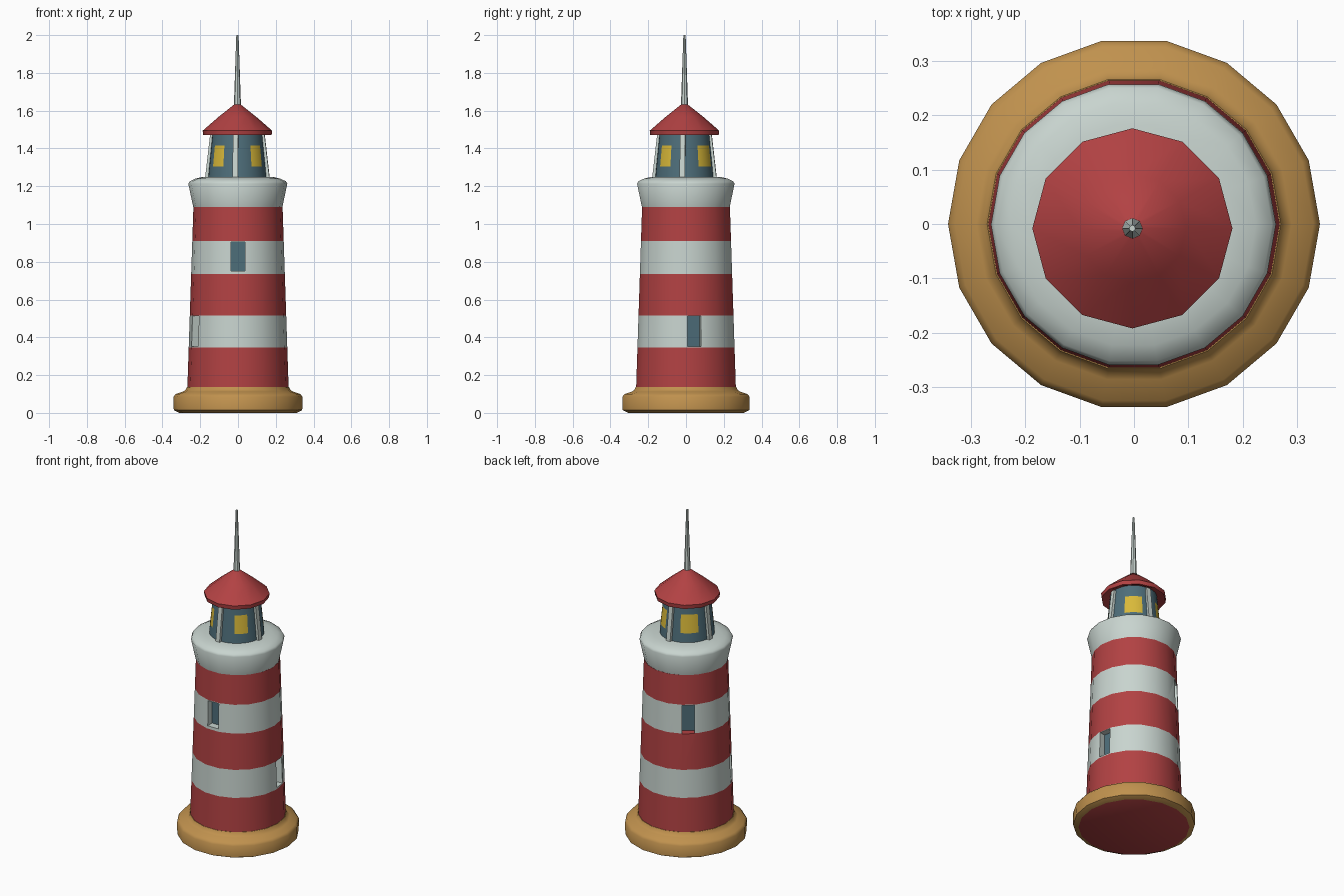
import bpy, bmesh, math
from mathutils import Matrix, Vector

if "Cube" in bpy.data.objects:
    bpy.data.objects.remove(bpy.data.objects["Cube"])


def material(name, rgb):
    m = bpy.data.materials.new(name)
    m.diffuse_color = (*rgb, 1)
    m.use_nodes = True
    m.node_tree.nodes["Principled BSDF"].inputs["Base Color"].default_value = m.diffuse_color
    return m


WHITE = material("white", (0.58, 0.66, 0.625))
RED = material("red", (0.445, 0.054, 0.056))
TAN = material("tan", (0.527, 0.285, 0.076))
TEAL = material("slate_blue", (0.076, 0.156, 0.195))
YELLOW = material("yellow", (0.70, 0.49, 0.042))


def add_object(name, bm, mats):
    bmesh.ops.recalc_face_normals(bm, faces=bm.faces)
    me = bpy.data.meshes.new(name)
    bm.to_mesh(me)
    bm.free()
    for m in mats:
        me.materials.append(m)
    ob = bpy.data.objects.new(name, me)
    bpy.context.collection.objects.link(ob)
    return ob


def smooth(ob, angle=40):
    bpy.ops.object.select_all(action='DESELECT')
    ob.select_set(True)
    bpy.context.view_layer.objects.active = ob
    bpy.ops.object.shade_smooth_by_angle(angle=math.radians(angle))


def revolve(name, profile, sides, mats, centre=(0, 0)):
    """Closed lathe shape from (radius, z) points, bottom to top."""
    bm = bmesh.new()
    rings = []
    for r, z in profile:
        rings.append([bm.verts.new((centre[0] + r * math.cos(2 * math.pi * i / sides),
                                    centre[1] + r * math.sin(2 * math.pi * i / sides), z))
                      for i in range(sides)])
    for a, b in zip(rings, rings[1:]):
        for i in range(sides):
            j = (i + 1) % sides
            bm.faces.new((a[i], a[j], b[j], b[i]))
    bm.faces.new(rings[0])
    bm.faces.new(rings[-1])
    return add_object(name, bm, mats)


def box(name, size, matrix, mats):
    bm = bmesh.new()
    bmesh.ops.create_cube(bm, size=1)
    bmesh.ops.scale(bm, vec=size, verts=bm.verts)
    bmesh.ops.transform(bm, matrix=matrix, verts=bm.verts)
    return add_object(name, bm, mats)


# Base plinth, red underneath
base = revolve("base", [(0.31, 0), (0.34, 0.015), (0.342, 0.085), (0.33, 0.1),
                        (0.29, 0.113), (0.277, 0.122), (0.27, 0.138)], 18, [TAN, RED])
for p in base.data.polygons:
    p.material_index = 1 if p.normal.z < -0.9 else 0
smooth(base)


# Striped tower
def tower_radius(z):
    return 0.268 - 0.032 * (z - 0.135) / 0.955


STRIPES = [0.345, 0.515, 0.735, 0.91]
tower = revolve("tower", [(tower_radius(z), z) for z in [0.11] + STRIPES + [1.09]],
                18, [RED, WHITE, TEAL])

# Recessed windows: azimuth, bottom, top
WINDOWS = [(-90, 0.752, 0.905), (10, 0.352, 0.512), (128, 0.733, 0.905), (207, 0.352, 0.512)]
cutters = []
for az, z0, z1 in WINDOWS:
    zc = (z0 + z1) / 2
    m = (Matrix.Rotation(math.radians(az), 4, 'Z')
         @ Matrix.Translation((tower_radius(zc) + 0.055, 0, zc)))
    c = box("window_cutter", (0.2, 0.072, z1 - z0), m, [])
    c.hide_render = True
    cutters.append(c)
    b = tower.modifiers.new("window", 'BOOLEAN')
    b.operation = 'DIFFERENCE'
    b.solver = 'EXACT'
    b.object = c
dg = bpy.context.evaluated_depsgraph_get()
cut_mesh = bpy.data.meshes.new_from_object(tower.evaluated_get(dg))
tower.modifiers.clear()
tower.data = cut_mesh
for c in cutters:
    bpy.data.objects.remove(c)

# Stripe colours by height, panes by depth
for p in tower.data.polygons:
    z = p.center.z
    p.material_index = sum(z > s for s in STRIPES) % 2
    for az, z0, z1 in WINDOWS:
        out = Vector((math.cos(math.radians(az)), math.sin(math.radians(az)), 0))
        zc = (z0 + z1) / 2
        if p.normal.dot(out) > 0.99 and abs(p.center.dot(out) - tower_radius(zc) + 0.045) < 0.004 \
                and z0 < z < z1 and abs(p.center.cross(out).z) < 0.03:
            p.material_index = 2
smooth(tower, 30)

# Gallery collar
gallery = revolve("gallery", [(0.236, 1.09), (0.262, 1.213), (0.255, 1.226),
                              (0.225, 1.24), (0.185, 1.25)], 18, [WHITE], (-0.001, -0.001))
smooth(gallery)

# Lantern room with four lit windows on the diagonals
TOP = (-0.003, -0.008)
lantern = revolve("lantern_room", [(0.155, 1.24), (0.149, 1.305), (0.138, 1.415), (0.13, 1.5)],
                  36, [TEAL, YELLOW], TOP)
for p in lantern.data.polygons:
    a = math.degrees(math.atan2(p.center.y - TOP[1], p.center.x - TOP[0])) % 90
    if 1.32 < p.center.z < 1.40 and abs(a - 45) < 20:
        p.material_index = 1
smooth(lantern)

# Leaning lantern posts
for i in range(4):
    m = (Matrix.Translation((TOP[0], TOP[1], 1.362))
         @ Matrix.Rotation(math.radians(90 * i - 4), 4, 'Z')
         @ Matrix.Translation((0.146, 0, 0)) @ Matrix.Rotation(-0.115, 4, 'Y'))
    box("lantern_post", (0.022, 0.028, 0.235), m, [WHITE])

# Roof and spire
roof = revolve("roof", [(0.125, 1.492), (0.17, 1.47), (0.181, 1.47), (0.184, 1.494),
                        (0.1, 1.567), (0.012, 1.637)], 12, [RED], TOP)
smooth(roof)
spire = revolve("spire", [(0.019, 1.62), (0.006, 2.0)], 8, [WHITE], TOP)
